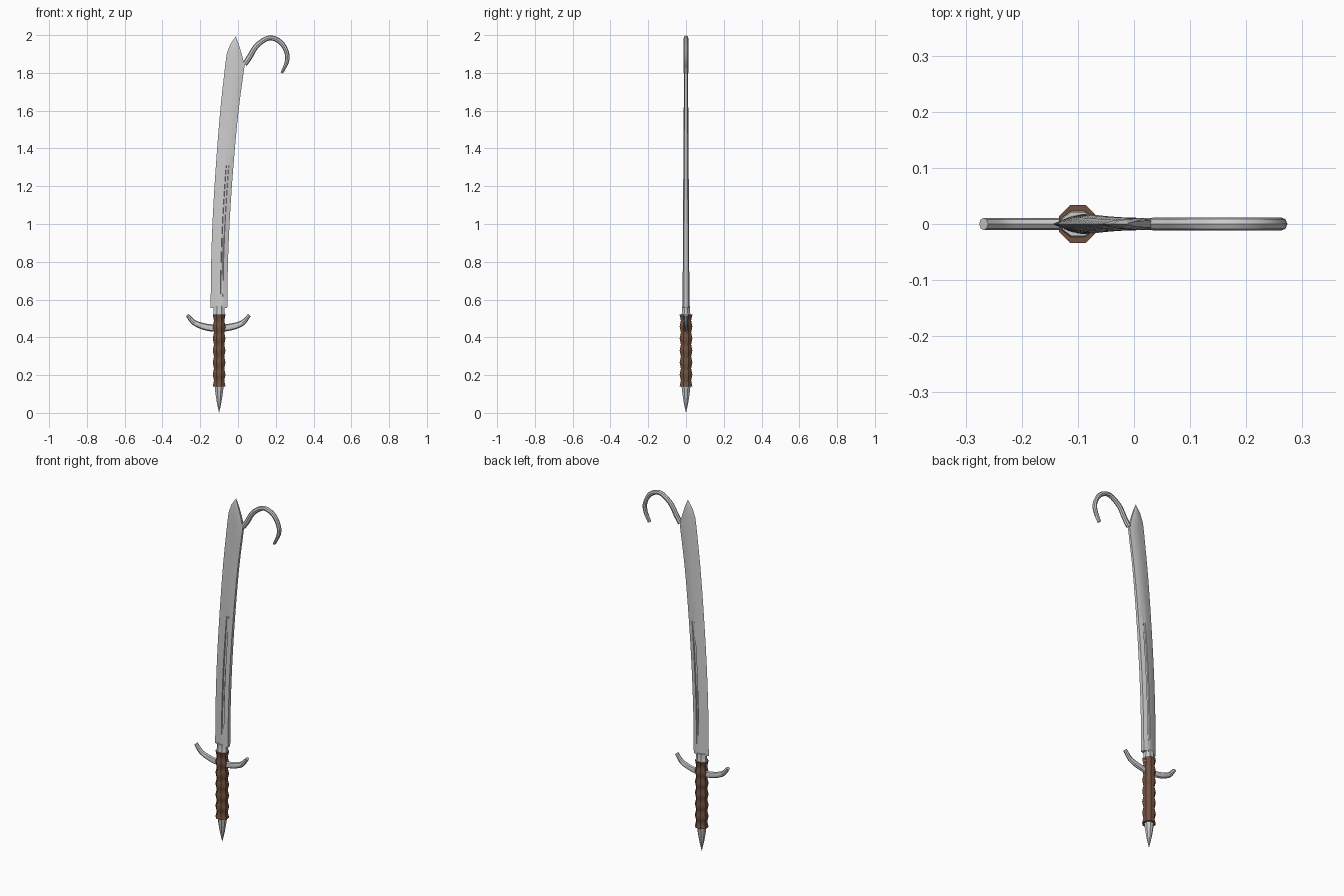
import bpy, bmesh, math
from mathutils import Vector

if "Cube" in bpy.data.objects:
    bpy.data.objects.remove(bpy.data.objects["Cube"])

CX = -0.10  # axis of the handle


def finish(name, bm, angle=30, mat=None):
    bmesh.ops.remove_doubles(bm, verts=bm.verts, dist=1e-5)
    bmesh.ops.recalc_face_normals(bm, faces=bm.faces)
    me = bpy.data.meshes.new(name)
    bm.to_mesh(me)
    bm.free()
    ob = bpy.data.objects.new(name, me)
    bpy.context.collection.objects.link(ob)
    if mat:
        me.materials.append(mat)
    bpy.ops.object.select_all(action='DESELECT')
    ob.select_set(True)
    bpy.context.view_layer.objects.active = ob
    bpy.ops.object.shade_smooth_by_angle(angle=math.radians(angle))
    return ob


def loft(name, rings, angle=30, mat=None):
    bm = bmesh.new()
    vs = [[bm.verts.new(p) for p in r] for r in rings]
    n = len(vs[0])
    for a, b in zip(vs, vs[1:]):
        for i in range(n):
            j = (i + 1) % n
            bm.faces.new((a[i], a[j], b[j], b[i]))
    bm.faces.new(vs[0])
    bm.faces.new(vs[-1])
    return finish(name, bm, angle, mat)


def spline(pts, steps):
    """Catmull-Rom through tuples of any length."""
    P = [Vector(p) for p in pts]
    P = [2 * P[0] - P[1]] + P + [2 * P[-1] - P[-2]]
    out = []
    for a, b, c, d in zip(P, P[1:], P[2:], P[3:]):
        for k in range(steps):
            t = k / steps
            out.append(0.5 * (2 * b + (c - a) * t + (2 * a - 5 * b + 4 * c - d) * t * t
                              + (3 * b - a - 3 * c + d) * t ** 3))
    return out + [P[-2]]


def sweep(name, pts, depth, sides, steps=4):
    """Tube along (x, z, half thickness) points; depth = half size in y."""
    path = spline(pts, steps)
    rings = []
    for i, p in enumerate(path):
        q = path[min(i + 1, len(path) - 1)] - path[max(i - 1, 0)]
        t = Vector((q.x, q.y)).normalized()
        ring = []
        for k in range(sides):
            a = math.tau * k / sides
            c = math.cos(a) * p.z
            ring.append((p.x - t.y * c, math.sin(a) * depth, p.y + t.x * c))
        rings.append(ring)
    return loft(name, rings)


def lathe(name, profile, mat=None, sx=1.0, sy=1.0, sides=8, angle=30):
    rings = [[(CX + r * sx * math.cos(math.tau * (k + .5) / sides),
               r * sy * math.sin(math.tau * (k + .5) / sides), z)
              for k in range(sides)] for r, z in profile]
    return loft(name, rings, angle, mat)


# Blade: stations of (height, cutting edge x, spine x, half thickness)
body = spline([(0.555, -0.145, -0.057, 0.018), (0.8, -0.142, -0.053, 0.017),
               (1.05, -0.133, -0.042, 0.016), (1.31, -0.117, -0.024, 0.014),
               (1.6, -0.094, 0.003, 0.012), (1.84, -0.068, 0.035, 0.011)], 4)
tip = [Vector(v) for v in [(1.90, -0.060, 0.020, 0.010), (1.95, -0.042, 0.004, 0.008),
                           (1.98, -0.022, -0.007, 0.004), (1.992, -0.012, -0.011, 0.001)]]
rings = []
for z, xl, xr, h in body + tip:
    # the fuller fades in and out between these heights
    f = max(0, min(1, (z - 0.62) / 0.05, (1.33 - z) / 0.12))
    half = [(0.0, 0.0), (0.35, 0.75), (0.58, 1.0), (0.60, 1 - 0.35 * f), (0.67, 1 - 0.45 * f),
            (0.72, 1 - 0.35 * f), (0.74, 1.0), (1.0, 0.6)]
    front = [(xl + (xr - xl) * u, -h * y, z) for u, y in half]
    back = [(x, -y, zz) for x, y, zz in reversed(front[1:])]
    rings.append(front + back)
loft("blade", rings, 25)

# Hook growing from the spine near the tip
sweep("hook", [(0.035, 1.845, 0.014), (0.062, 1.885, 0.015), (0.10, 1.945, 0.014),
               (0.165, 1.985, 0.013), (0.225, 1.963, 0.013), (0.257, 1.91, 0.012),
               (0.259, 1.86, 0.011), (0.232, 1.80, 0.007)], 0.012, 8)

# Upswept crossguard
sweep("crossguard", [(-0.268, 0.518, 0.010), (-0.235, 0.480, 0.014), (-0.19, 0.460, 0.017),
                     (-0.14, 0.450, 0.019), (-0.07, 0.450, 0.019), (-0.01, 0.462, 0.017),
                     (0.028, 0.480, 0.014), (0.060, 0.518, 0.009)], 0.011, 8)

# Ribbed grip
brown = bpy.data.materials.new("grip_brown")
brown.diffuse_color = (0.17, 0.085, 0.05, 1)
brown.use_nodes = True
brown.node_tree.nodes["Principled BSDF"].inputs["Base Color"].default_value = brown.diffuse_color
N = 24
grip = [(0.033 + 0.0035 * math.cos(math.tau * 6 * i / N), 0.14 + 0.38 * i / N) for i in range(N + 1)]
lathe("grip", grip, brown)

# Collar between grip and blade, and pommel spike
lathe("collar", [(0.033, 0.50), (0.033, 0.525), (0.031, 0.53), (0.031, 0.565)], sy=0.75)
lathe("pommel_spike", [(0.026, 0.145), (0.022, 0.11), (0.014, 0.06), (0.0005, 0.0)])
